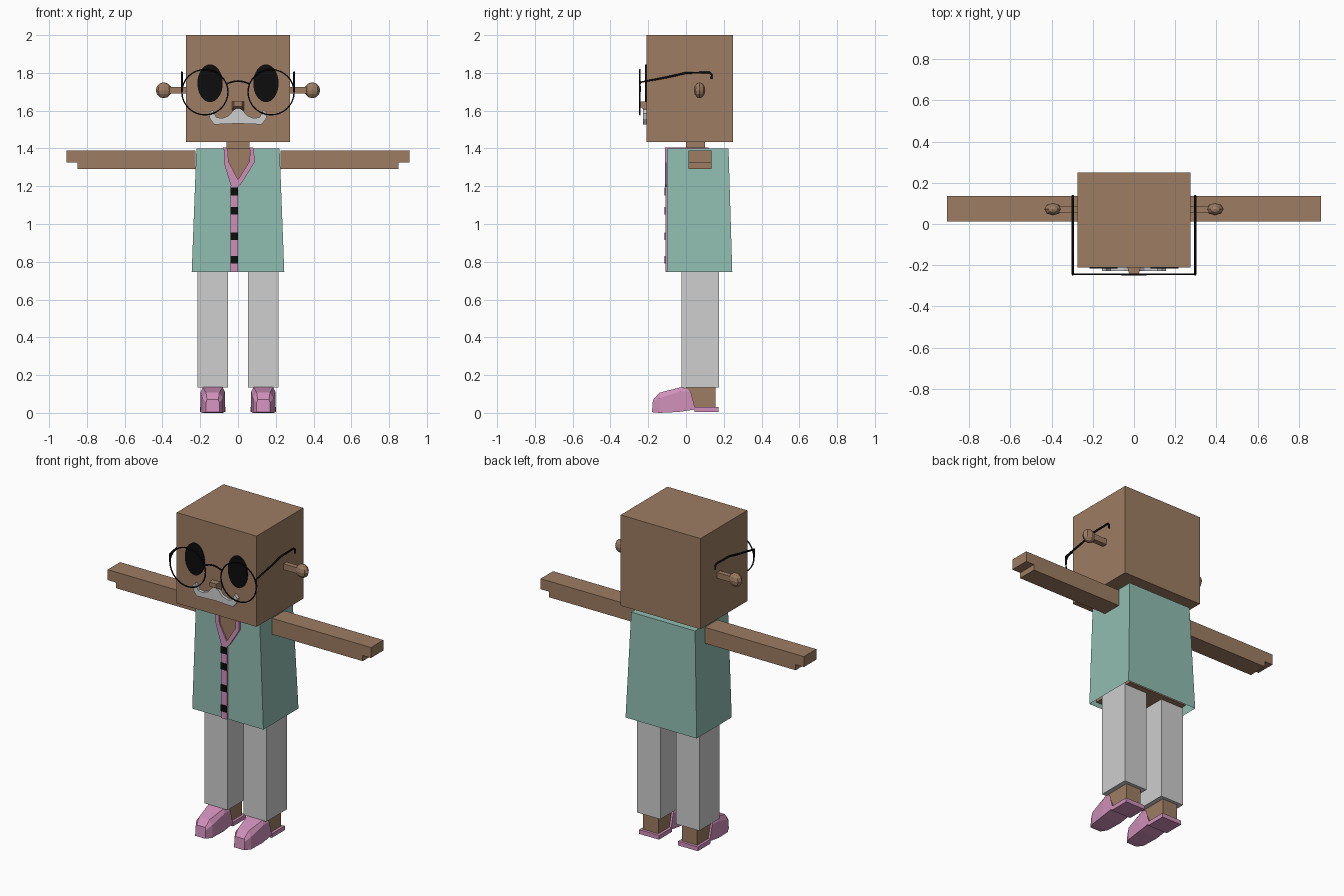
import bpy
import bmesh
from math import sin, cos, pi
from mathutils import Vector

cube = bpy.data.objects.get("Cube")
if cube:
    bpy.data.objects.remove(cube, do_unlink=True)


def material(name, r, g, b):
    m = bpy.data.materials.new(name)
    m.use_nodes = True
    m.diffuse_color = (r, g, b, 1)
    m.node_tree.nodes["Principled BSDF"].inputs["Base Color"].default_value = (r, g, b, 1)
    return m


skin = material("brown skin", 0.34, 0.205, 0.125)
teal = material("teal vest", 0.28, 0.51, 0.44)
pink = material("pink trim", 0.63, 0.28, 0.49)
pale = material("pale grey", 0.62, 0.62, 0.62)
black = material("black", 0.004, 0.004, 0.004)


def finish(name, bm, mat):
    bmesh.ops.recalc_face_normals(bm, faces=bm.faces)
    me = bpy.data.meshes.new(name)
    bm.to_mesh(me)
    bm.free()
    me.materials.append(mat)
    ob = bpy.data.objects.new(name, me)
    bpy.context.collection.objects.link(ob)
    return ob


def loft(name, rings, mat, cap_start=True):
    """Skin a list of equal point rings and cap the ends."""
    bm = bmesh.new()
    vs = [[bm.verts.new(p) for p in ring] for ring in rings]
    n = len(vs[0])
    for a, b in zip(vs, vs[1:]):
        for i in range(n):
            j = (i + 1) % n
            bm.faces.new((a[i], a[j], b[j], b[i]))
    if cap_start:
        bm.faces.new(vs[0])
    bm.faces.new(vs[-1])
    return finish(name, bm, mat)


def rect(x0, x1, y0, y1, z):
    return [(x0, y0, z), (x1, y0, z), (x1, y1, z), (x0, y1, z)]


def box(name, x, y, z, mat):
    x = sorted(x)
    return loft(name, [rect(*x, *y, z[0]), rect(*x, *y, z[1])], mat)


def plate(name, outline, y0, y1, mat):
    """Extrude an x-z outline along y."""
    return loft(name, [[(x, y, z) for x, z in outline] for y in (y0, y1)], mat)


def wire(name, points, radius, mat):
    cu = bpy.data.curves.new(name, "CURVE")
    cu.dimensions = "3D"
    cu.bevel_depth = radius
    cu.bevel_resolution = 1
    cu.use_fill_caps = True
    sp = cu.splines.new("POLY")
    sp.points.add(len(points) - 1)
    for p, co in zip(sp.points, points):
        p.co = (*co, 1)
    cu.materials.append(mat)
    ob = bpy.data.objects.new(name, cu)
    bpy.context.collection.objects.link(ob)


# Head, neck and torso
box("head", (-0.275, 0.275), (-0.21, 0.25), (1.435, 2.0), skin)
box("neck", (-0.06, 0.06), (0.0, 0.1), (1.37, 1.44), skin)
box("torso", (-0.205, 0.205), (-0.085, 0.21), (0.765, 1.38), skin)

# Vest, open at the bottom
loft("vest", [rect(-0.245, 0.245, -0.1, 0.245, 0.745),
              rect(-0.22, 0.22, -0.1, 0.225, 1.4)], teal, cap_start=False)
plate("chest_opening", [(-0.055, 1.4), (-0.05, 1.33), (0.0, 1.235), (0.06, 1.33), (0.065, 1.4)],
      -0.104, -0.098, skin)

# Pink collar, front band and buttons
plate("right_collar", [(-0.075, 1.4), (-0.055, 1.4), (-0.05, 1.33), (0.0, 1.235),
                       (-0.005, 1.195), (-0.035, 1.195), (-0.075, 1.325)], -0.112, -0.098, pink)
plate("left_collar", [(0.085, 1.4), (0.065, 1.4), (0.06, 1.33), (0.0, 1.235),
                      (-0.005, 1.195), (0.015, 1.21), (0.087, 1.325)], -0.112, -0.098, pink)
for side, s in (("left", 1), ("right", -1)):
    box(side + "_collar_top", (s * 0.06, s * 0.08), (-0.112, 0.12), (1.395, 1.406), pink)
box("collar_back", (-0.06, 0.06), (0.1, 0.12), (1.395, 1.406), pink)
box("front_band", (-0.04, 0.0), (-0.109, -0.098), (0.745, 1.2), pink)
for i, z in enumerate((1.172, 1.071, 0.936, 0.81)):
    box("button_%d" % (i + 1), (-0.039, -0.001), (-0.115, -0.105), (z - 0.02, z + 0.02), black)

# Moustache: half outline mirrored
half = [(0.0, 1.615), (0.022, 1.605), (0.05, 1.572), (0.085, 1.56), (0.115, 1.565),
        (0.135, 1.605), (0.155, 1.585), (0.148, 1.555), (0.125, 1.527), (0.0, 1.532)]
for side, s in (("left", 1), ("right", -1)):
    plate(side + "_moustache", [(s * x, z) for x, z in half], -0.228, -0.209, pale)

# Nose, tapering forward
loft("nose", [[(s * w, y, z) for s, z in ((-1, zb), (1, zb), (1, 1.648), (-1, 1.648))]
              for y, w, zb in ((-0.209, 0.032, 1.6), (-0.248, 0.022, 1.622))], skin)

# Shoe sections: bottom y, top y, half width, shoulder z, top half width, top z, bottom z
shoe = [(-0.18, -0.173, 0.035, 0.055, 0.03, 0.07, 0.004),
        (-0.14, -0.14, 0.055, 0.078, 0.035, 0.107, 0.0),
        (-0.04, -0.025, 0.064, 0.112, 0.052, 0.136, 0.005),
        (0.05, 0.0, 0.064, 0.112, 0.052, 0.13, 0.018)]

for side, s in (("left", 1), ("right", -1)):
    # Arm with a thin fingertip
    plate(side + "_arm", [(s * x, z) for x, z in ((0.225, 1.29), (0.85, 1.29), (0.85, 1.325),
                          (0.907, 1.325), (0.907, 1.39), (0.225, 1.39))], 0.013, 0.135, skin)

    # Leg, ankle and shoe
    c = s * 0.134
    box(side + "_trouser_leg", (c - 0.08, c + 0.08), (-0.025, 0.175), (0.135, 0.775), pale)
    box(side + "_ankle", (c - 0.052, c + 0.052), (0.0, 0.155), (0.025, 0.16), skin)
    loft(side + "_shoe", [[(c - w, yb, zb), (c + w, yb, zb), (c + w, (yb + yt) / 2, zs),
                           (c + t, yt, zt), (c - t, yt, zt), (c - w, (yb + yt) / 2, zs)]
                          for yb, yt, w, zs, t, zt, zb in shoe], pink)
    box(side + "_heel", (c - 0.068, c + 0.068), (0.045, 0.172), (0.004, 0.03), pink)

    # Ear: stem with a low-poly knob
    box(side + "_ear_stem", (s * 0.27, s * 0.37), (0.055, 0.087), (1.69, 1.726), skin)
    bm = bmesh.new()
    bmesh.ops.create_uvsphere(bm, u_segments=8, v_segments=6, radius=1)
    for v in bm.verts:
        v.co = Vector((s * 0.393 + v.co.x * 0.042, 0.072 + v.co.y * 0.03, 1.708 + v.co.z * 0.042))
    finish(side + "_ear_knob", bm, skin)

    # Eye
    turn = [i * pi / 16 for i in range(32)]
    plate(side + "_eye", [(s * 0.148 + 0.067 * cos(a), 1.745 + 0.1 * sin(a)) for a in turn],
          -0.216, -0.209, black)

    # Glasses rim and temple
    rim = [(s * 0.175 + 0.122 * cos(a), -0.244, 1.698 + 0.12 * sin(a)) for a in turn]
    wire(side + "_rim", rim + rim[:1], 0.004, black)
    x = s * 0.297
    wire(side + "_temple", [(x, -0.244, 1.7), (x, -0.244, 1.75), (x, -0.1, 1.777), (x, 0.0, 1.8),
                            (x, 0.125, 1.802), (x, 0.136, 1.79), (x, 0.136, 1.768)], 0.006, black)

# Glasses bridge
wire("bridge", [(0.06 * i / 4, -0.244, 1.742 + 0.015 * cos(i * pi / 8)) for i in range(-4, 5)],
     0.005, black)
